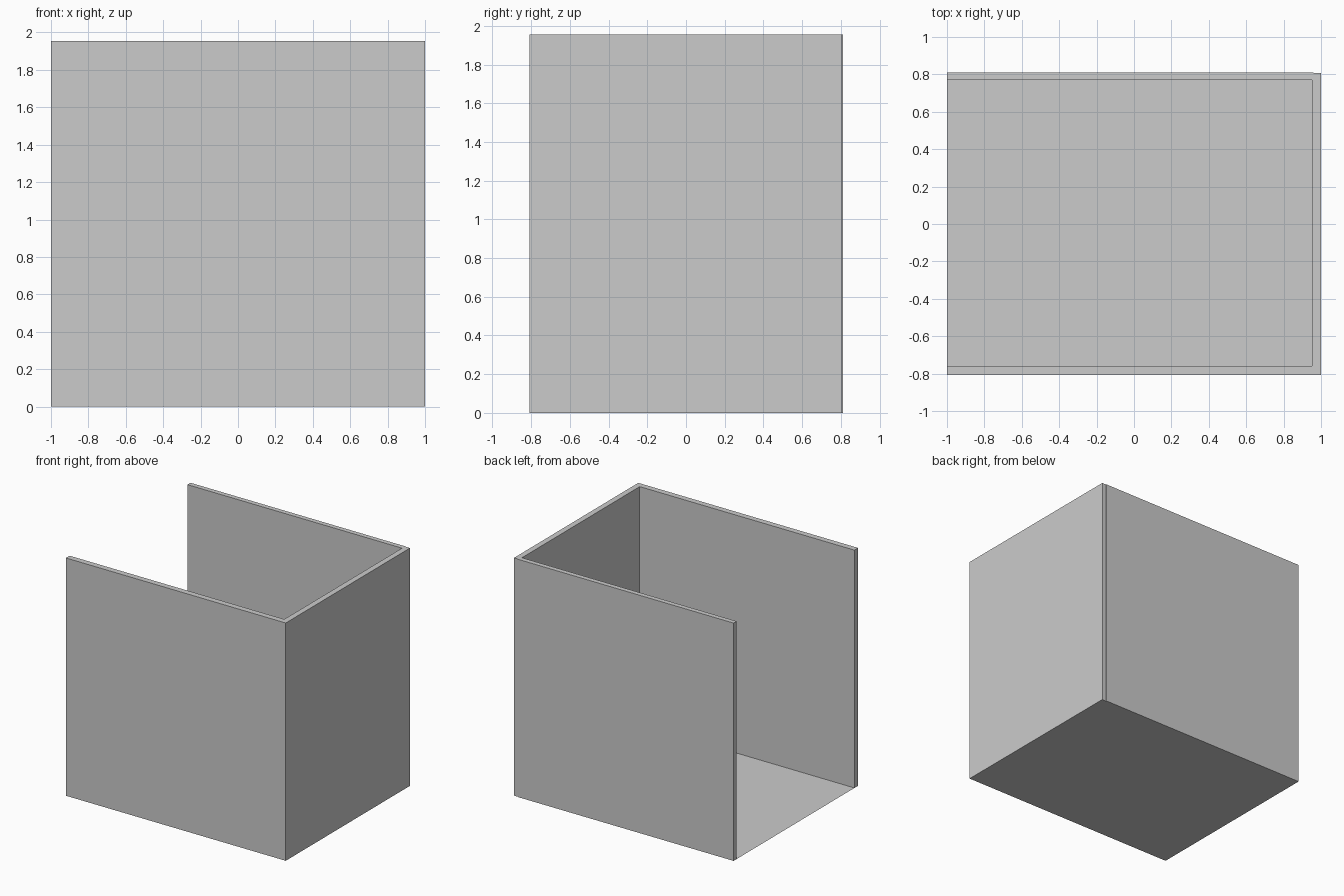
import bpy

if "Cube" in bpy.data.objects:
    bpy.data.objects.remove(bpy.data.objects["Cube"])

HEIGHT = 1.955


def wall(name, x0, x1, y0, y1):
    bpy.ops.mesh.primitive_cube_add(size=1, location=((x0 + x1) / 2, (y0 + y1) / 2, HEIGHT / 2))
    ob = bpy.context.object
    ob.name = name
    ob.scale = (x1 - x0, y1 - y0, HEIGHT)
    bpy.ops.object.transform_apply(location=False, rotation=False, scale=True)


# Three upright walls, open on the left and at the top
wall("front_wall", -1.0, 0.953, -0.808, -0.76)
wall("back_wall", -1.0, 0.96, 0.77, 0.81)
wall("right_wall", 0.953, 1.0, -0.808, 0.806)

# Thin single-sheet floor
bpy.ops.mesh.primitive_plane_add(size=1, location=(0, 0, 0))
floor = bpy.context.object
floor.name = "floor"
floor.scale = (2.0, 1.61, 1)
bpy.ops.object.transform_apply(location=False, rotation=False, scale=True)
